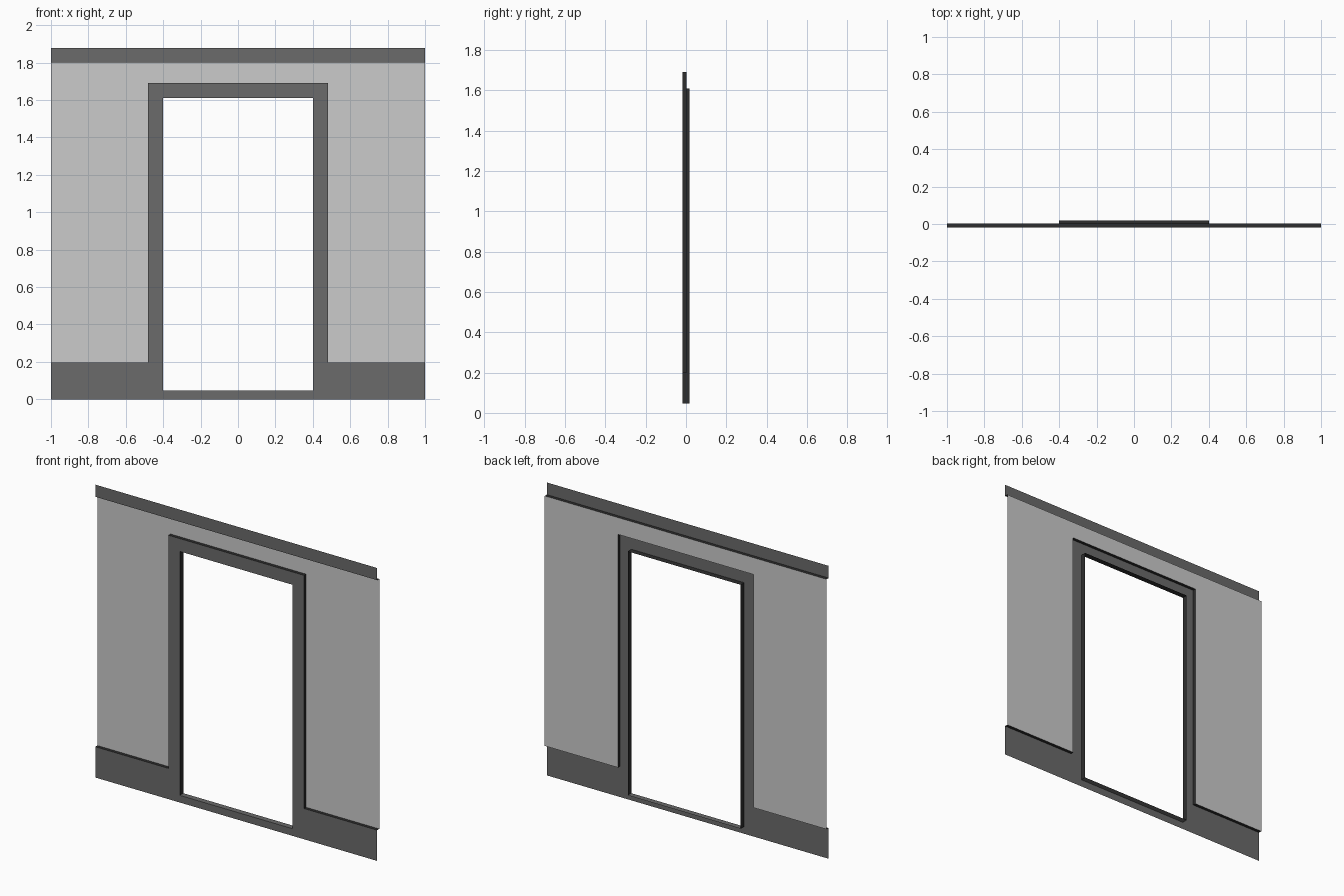
import bpy, bmesh

if "Cube" in bpy.data.objects:
    bpy.data.objects.remove(bpy.data.objects["Cube"])

FRONT, WALL, BACK = -0.018, 0.003, 0.018   # depth of trim face, wall face, reveal end
TOP, SKIRT, SILL, HEAD = 1.878, 0.197, 0.046, 1.61


def material(name, v):
    m = bpy.data.materials.new(name)
    m.diffuse_color = (v, v, v, 1)
    m.use_nodes = True
    m.node_tree.nodes["Principled BSDF"].inputs["Base Color"].default_value = m.diffuse_color
    return m


light = material("light grey wall", 0.60)
dark = material("dark grey trim", 0.145)
black = material("near black edges", 0.027)


def loft(name, rows, mat, closed=False, mirror=False):
    """Bridge successive rows of points with quads."""
    bm = bmesh.new()
    vs = [[bm.verts.new(p) for p in row] for row in rows]
    for a, b in zip(vs, vs[1:]):
        n = len(a)
        for i in range(n if closed else n - 1):
            j = (i + 1) % n
            bm.faces.new((a[i], b[i], b[j], a[j]))
    me = bpy.data.meshes.new(name)
    bm.to_mesh(me)
    bm.free()
    me.materials.append(mat)
    ob = bpy.data.objects.new(name, me)
    bpy.context.collection.objects.link(ob)
    if mirror:
        ob.modifiers.new("mirror", 'MIRROR').use_mirror_merge = False
    return ob


def arch(w, z0, z1, y):
    """Rectangle outline: up the left, across the top, down the right."""
    return [(-w, y, z0), (-w, y, z1), (w, y, z1), (w, y, z0)]


def strip(profile, xa, xb):
    """A (y, z) profile at two x positions."""
    return [[(x, y, z) for y, z in profile] for x in (xa, xb)]


# Wall sheet around the doorway
loft("wall_panel", [arch(1, SKIRT, 1.8, WALL), arch(0.481, SKIRT, 1.692, WALL)], light)

# Door surround: raised face, black outer edges, black deep reveal, grey sill
loft("door_surround_face",
     [arch(0.481, 0, 1.692, FRONT), arch(0.4, SILL, HEAD, FRONT)], dark, closed=True)
loft("door_surround_edge",
     [arch(0.481, SKIRT, 1.692, WALL), arch(0.481, SKIRT, 1.692, FRONT)], black)
loft("door_reveal", [arch(0.4, SILL, HEAD, FRONT), arch(0.4, SILL, HEAD, BACK)], black)
loft("door_sill", strip([(FRONT, SILL), (BACK, SILL)], -0.4, 0.4), dark)

# Skirting boards either side of the door, with black top ledges
loft("skirting", strip([(FRONT, 0), (FRONT, SKIRT)], 0.481, 1), dark, mirror=True)
loft("skirting_ledge", strip([(FRONT, SKIRT), (WALL, SKIRT)], 0.481, 1), black, mirror=True)

# Top trim with black underside ledge
loft("top_trim", strip([(FRONT, 1.8), (FRONT, TOP)], -1, 1), dark)
loft("top_trim_ledge", strip([(WALL, 1.8), (FRONT, 1.8)], -1, 1), black)
